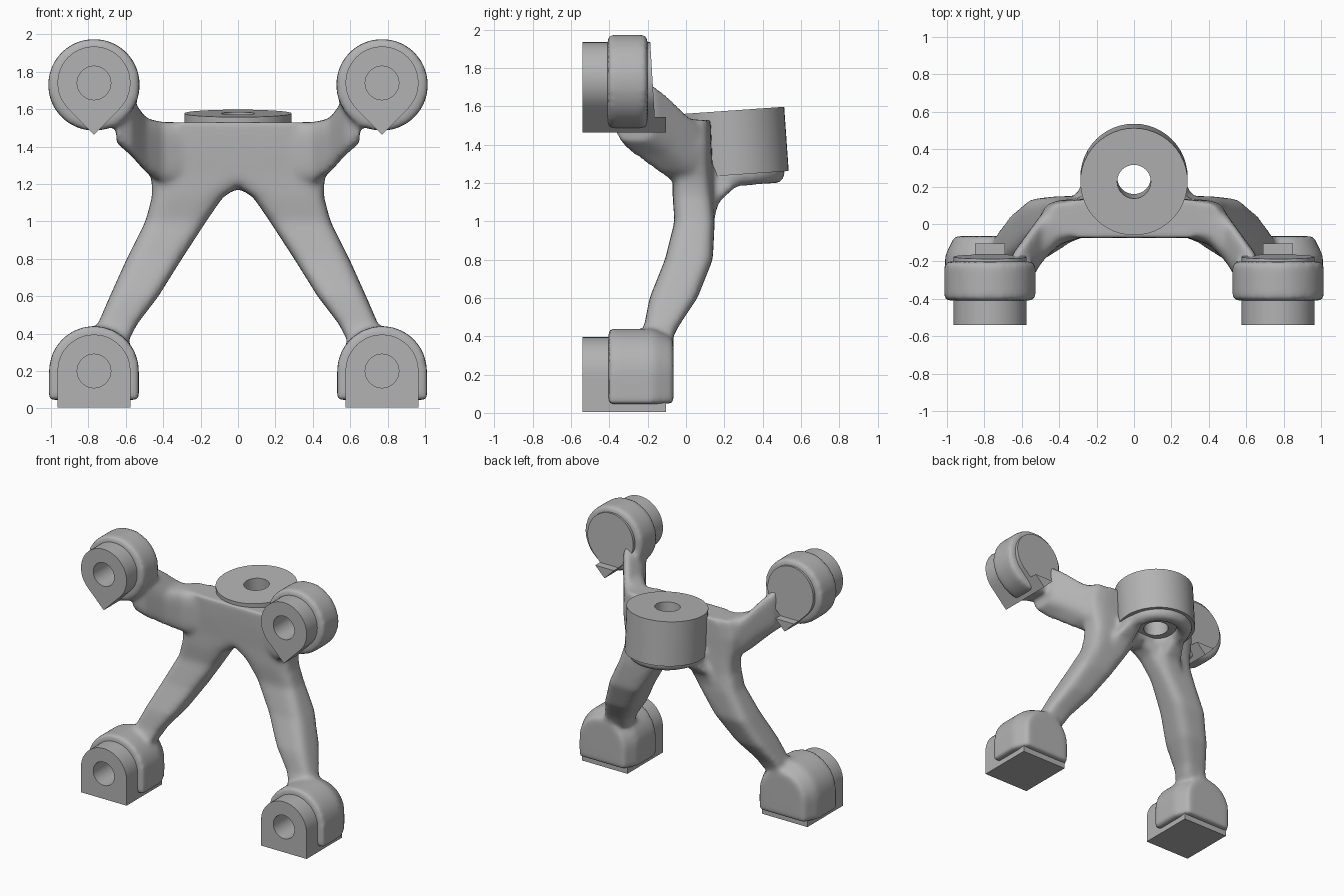
import bpy, bmesh
from math import sin, cos, pi, sqrt, copysign
from mathutils import Matrix, Vector

cube = bpy.data.objects.get("Cube")
if cube:
    bpy.data.objects.remove(cube)

GREY = (0.45, 0.45, 0.45, 1)
grey = bpy.data.materials.new("plain grey")
grey.use_nodes = True
grey.diffuse_color = GREY
grey.node_tree.nodes["Principled BSDF"].inputs["Base Color"].default_value = GREY

N = 48
ANGLES = [2 * pi * i / N for i in range(N)]


def loft(bm, rings, closed=False):
    """Skin a row of equal rings; cap the ends, or join last to first."""
    rows = [[bm.verts.new(p) for p in ring] for ring in rings]
    pairs = list(zip(rows, rows[1:]))
    if closed:
        pairs.append((rows[-1], rows[0]))
    else:
        bm.faces.new(rows[0])
        bm.faces.new(rows[-1])
    for a, b in pairs:
        n = len(a)
        for i in range(n):
            j = (i + 1) % n
            bm.faces.new((a[i], a[j], b[j], b[i]))


def finish(name, bm):
    bmesh.ops.recalc_face_normals(bm, faces=bm.faces)
    mesh = bpy.data.meshes.new(name)
    bm.to_mesh(mesh)
    bm.free()
    mesh.materials.append(grey)
    obj = bpy.data.objects.new(name, mesh)
    bpy.context.scene.collection.objects.link(obj)
    bpy.ops.object.select_all(action="DESELECT")
    obj.select_set(True)
    bpy.context.view_layer.objects.active = obj
    bpy.ops.object.shade_smooth_by_angle(angle=0.6)
    return obj


# Outlines as radius by angle
def circle(a):
    return 1.0


def arch(a):
    return 1.0 if sin(a) >= 0 else 1 / max(abs(cos(a)), abs(sin(a)))


def teardrop(a):
    if sin(a) < -0.7:
        return sqrt(2) / (abs(cos(a)) + abs(sin(a)))
    return 1.0


def upright(shape, r, x, z, y, slope=0.0, floor=-9):
    """Ring facing the front, with optional leaning plane and cut-off floor."""
    pts = []
    for a in ANGLES:
        dz = max(r * shape(a) * sin(a), floor)
        pts.append((x + r * shape(a) * cos(a), y - slope * dz, z + dz))
    return pts


def rounded(u0, u1, v0, v1):
    """Rounded rectangle between two ranges."""
    def soft(t):
        return copysign(sqrt(abs(t)), t)
    return [((u0 + u1) / 2 + (u1 - u0) / 2 * soft(cos(a)),
             (v0 + v1) / 2 + (v1 - v0) / 2 * soft(sin(a))) for a in ANGLES]


PX, LOW, HIGH, R, HOLE = 0.77, 0.2, 1.74, 0.195, 0.09
FRONT, DEEP = -0.54, -0.22
TILT = Matrix.Translation((0, 0.238, 1.41)) @ Matrix.Rotation(0.07, 4, "X")

# Leg and half of the body: z, x range, y range
LEG = [(0.37, 0.58, 0.77, -0.25, -0.08), (0.45, 0.54, 0.75, -0.22, -0.04),
       (0.6, 0.425, 0.685, -0.19, 0.06), (0.8, 0.3, 0.595, -0.11, 0.14),
       (1.0, 0.17, 0.495, -0.06, 0.15), (1.13, 0.08, 0.46, -0.07, 0.14),
       (1.2, -0.03, 0.46, -0.07, 0.14), (1.25, -0.25, 0.47, -0.07, 0.14),
       (1.4, -0.25, 0.49, -0.075, 0.135), (1.53, -0.25, 0.46, -0.075, 0.13)]
# Shoulder arm: x, y range, z range
ARM = [(0.28, -0.07, 0.13, 1.2, 1.53), (0.4, -0.11, 0.11, 1.2, 1.53),
       (0.49, -0.2, 0.06, 1.26, 1.55), (0.57, -0.33, -0.05, 1.35, 1.66),
       (0.65, -0.38, -0.16, 1.42, 1.74)]
# Gusset under the collar: z, x range, y range
GUSSET = [(0.95, 0.22, 0.42, 0.0, 0.13), (1.1, 0.14, 0.33, 0.02, 0.17),
          (1.2, 0.14, 0.27, 0.06, 0.28), (1.27, 0.14, 0.27, 0.06, 0.3)]

# Organic frame: overlapping lofts fused and softened
bm = bmesh.new()
for s in (1, -1):
    for part in (LEG, GUSSET):
        loft(bm, [[(s * x, y, z) for x, y in rounded(*r)] for z, *r in part])
    loft(bm, [[(s * x, y, z) for y, z in rounded(*r)] for x, *r in ARM])
    # Cup around each foot
    x = s * PX
    loft(bm, [upright(circle, 0.13, x, LOW, -0.17),
              upright(circle, 0.13, x, LOW, -0.405),
              upright(arch, 0.24, x, LOW, -0.405, floor=-0.155),
              upright(arch, 0.24, x, LOW, -0.17, floor=-0.155),
              upright(arch, 0.19, x, LOW, -0.065, floor=-0.15)])
    # Band around each upper mount
    loft(bm, [upright(circle, r, x, HIGH - 0.01, y) for r, y in
              ((0.13, -0.41), (0.245, -0.41), (0.245, -0.2), (0.13, -0.2))],
         closed=True)
# Lip below the collar
lip = []
for a in ANGLES:
    lip.append([TILT @ Vector(((0.2 + 0.06 * cos(b)) * cos(a),
                               (0.2 + 0.06 * cos(b)) * sin(a) + 0.01,
                               -0.17 + 0.06 * sin(b))) for b in ANGLES[::4]])
loft(bm, lip, closed=True)
frame = finish("bracket_frame", bm)
remesh = frame.modifiers.new("fuse", "REMESH")
remesh.mode = "VOXEL"
remesh.voxel_size = 0.018
remesh.use_smooth_shade = True
soften = frame.modifiers.new("soften", "SMOOTH")
soften.factor = 0.5
soften.iterations = 9

# Bored mounting pads
for side, s in (("left", 1), ("right", -1)):
    x = s * PX
    for name, shape, z, back, slope in (
            ("lower", arch, LOW, -0.105, 0), ("upper", teardrop, HIGH, -0.175, 0.06)):
        bm = bmesh.new()
        loft(bm, [upright(shape, R, x, z, back, slope),
                  upright(shape, R, x, z, FRONT),
                  upright(circle, HOLE, x, z, FRONT),
                  upright(circle, HOLE, x, z, DEEP)])
        finish(f"{name}_pad_{side}", bm)
    # Wedge running back from the upper pad's point
    tip = HIGH - R * sqrt(2)
    bm = bmesh.new()
    loft(bm, [[(x, y, tip), (x + 0.08, y, tip + 0.08), (x - 0.08, y, tip + 0.08)]
              for y in (-0.25, -0.105)])
    finish(f"upper_wedge_{side}", bm)

# Tilted central collar with a through hole
bm = bmesh.new()
loft(bm, [[TILT @ Vector((r * cos(a), r * sin(a), h)) for a in ANGLES]
          for r, h in ((0.287, 0.168), (HOLE, 0.168), (HOLE, -0.168), (0.287, -0.168))],
     closed=True)
finish("central_collar", bm)
